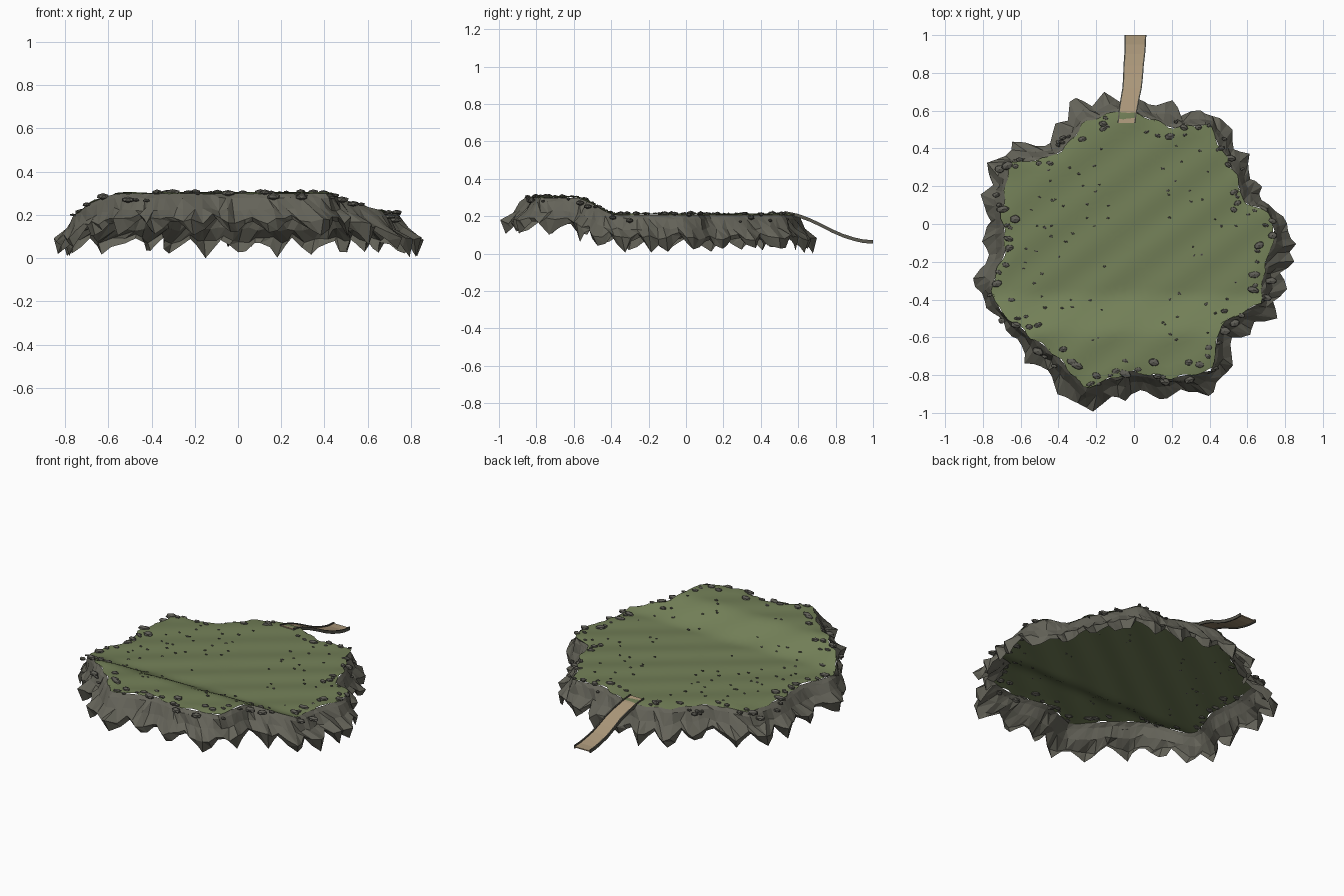
import bpy, bmesh, math, random
from mathutils import Vector
from mathutils.geometry import intersect_line_line_2d

if "Cube" in bpy.data.objects:
    bpy.data.objects.remove(bpy.data.objects["Cube"])

random.seed(7)
CENTRE = Vector((0, -0.14))

# Plan outlines: grass edge and foot of the cliff, both anticlockwise
GRASS = [(.75, -.04), (.70, .08), (.58, .11), (.55, .24), (.46, .40), (.40, .53), (.21, .51), (.06, .57),
         (-.08, .60), (-.26, .54), (-.37, .40), (-.45, .35), (-.66, .32), (-.70, .05), (-.68, -.13),
         (-.76, -.34), (-.71, -.46), (-.53, -.61), (-.42, -.69), (-.26, -.87), (-.02, -.78), (.19, -.82),
         (.41, -.78), (.46, -.53), (.67, -.42), (.69, -.24)]
CLIFF = [(.86, -.04), (.74, .09), (.68, .16), (.61, .36), (.53, .46), (.48, .58), (.32, .61), (.16, .66),
         (0, .66), (-.17, .69), (-.35, .66), (-.46, .44), (-.62, .44), (-.78, .32), (-.81, .08), (-.79, -.13),
         (-.87, -.34), (-.70, -.53), (-.58, -.72), (-.45, -.84), (-.30, -1.01), (-.02, -.92), (.21, -.93),
         (.42, -.90), (.51, -.80), (.54, -.63), (.73, -.52), (.81, -.37), (.84, -.19)]


def material(name, rgb):
    m = bpy.data.materials.new(name)
    m.diffuse_color = (*rgb, 1)
    m.use_nodes = True
    m.node_tree.nodes["Principled BSDF"].inputs["Base Color"].default_value = m.diffuse_color
    return m


GREEN = material("grass green", (.170, .213, .096))
ROCK = material("cliff grey", (.127, .124, .099))
STONE = material("stone grey", (.115, .112, .094))
TAN = material("path tan", (.40, .305, .19))
DARK = material("path edge grey", (.100, .096, .076))


def height(y):
    """Lawn height: low at the back, a smooth step up to the front terrace."""
    t = min(1, max(0, (-.36 - y) / .24))
    return .212 + .092 * t * t * (3 - 2 * t)


def radius(outline, a):
    """Distance from the centre to an outline along angle a."""
    d = Vector((math.cos(a), math.sin(a)))
    best = 0
    for p, q in zip(outline, outline[1:] + outline[:1]):
        hit = intersect_line_line_2d(CENTRE, CENTRE + d * 2, Vector(p), Vector(q))
        if hit:
            best = max(best, (hit - CENTRE).length)
    return best or .7


def polar(r, a):
    return CENTRE.x + r * math.cos(a), CENTRE.y + r * math.sin(a)


def finish(bm, name, mat, smooth=False):
    bmesh.ops.recalc_face_normals(bm, faces=bm.faces)
    me = bpy.data.meshes.new(name)
    bm.to_mesh(me)
    bm.free()
    me.materials.append(mat)
    ob = bpy.data.objects.new(name, me)
    bpy.context.collection.objects.link(ob)
    for p in me.polygons:
        p.use_smooth = smooth
    return ob


def bridge(bm, ra, rb):
    """Triangles between two closed rings, diagonals mostly leaning one way."""
    n = len(ra)
    for i in range(n):
        j = (i + 1) % n
        a, b, c, d = ra[i], ra[j], rb[j], rb[i]
        for tri in ([(a, b, c), (a, c, d)] if random.random() < .75 else [(a, b, d), (b, c, d)]):
            bm.faces.new(tri)


# Grass lawn: open sheet with a gentle diagonal swell
bm = bmesh.new()
N, RINGS = 160, 20
rims = [radius(GRASS, math.tau * i / N) for i in range(N)]
rims = [r + .008 * math.sin(i * 1.3) + random.uniform(-.004, .004) for i, r in enumerate(rims)]


def lawn_vert(x, y, edge=0):
    return bm.verts.new((x, y, height(y) + .003 * math.sin(24 * (y - .75 * x)) - edge))


mid = lawn_vert(*CENTRE)
rings = [[lawn_vert(*polar(rims[i] * k / RINGS, math.tau * i / N), .004 if k == RINGS else 0)
          for i in range(N)] for k in range(1, RINGS + 1)]
for i in range(N):
    bm.faces.new((mid, rings[0][i], rings[0][(i + 1) % N]))
for ra, rb in zip(rings, rings[1:]):
    for i in range(N):
        j = (i + 1) % N
        bm.faces.new((ra[i], rb[i], rb[j], ra[j]))
lawn = finish(bm, "grass_lawn", GREEN, True)
if lawn.data.polygons[0].normal.z < 0:
    lawn.data.flip_normals()

# Rocky cliff skirt: steep at the top, flaring to a lip, then tucking under to a toothed foot
bm = bmesh.new()
C = 132
wave = []  # 1 on a ridge, 0 in a gully
while len(wave) < C:
    span = random.choice((4, 4, 5, 6))
    wave += [abs(1 - 2 * s / span) for s in range(span)]
ridge = [.62 + .42 * w + random.uniform(-.06, .06) for w in wave]
tooth = [.125 + .085 * w * random.uniform(.65, 1.0) + random.uniform(-.008, .008) for w in wave]
rows = []
for k, (out, drop) in enumerate([(-.04, .006), (.13, .026), (.45, .080), (1.0, .132), (.82, .0)]):
    row = []
    for i in range(C):
        a = math.tau * (i + random.uniform(-.2, .2)) / C + .012 * k
        g, c = radius(GRASS, a), radius(CLIFF, a)
        f = out * (ridge[i] if k > 1 else 1) + random.uniform(-.05, .05) * (k > 0)
        x, y = polar(g + (c - g) * f, a)
        top = height(polar(g, a)[1])
        down = tooth[i] if k == 4 else drop * random.uniform(.85, 1.1)
        if k == 3:
            down = min(down, tooth[i] - .02)
        row.append(bm.verts.new((x, y, max(0, top - down))))
    rows.append(row)
for ra, rb in zip(rows, rows[1:]):
    bridge(bm, ra, rb)
finish(bm, "rocky_cliff", ROCK)


# Loose stones, flat ovals lying roughly along x
def add_stone(bm, x, y, z, size):
    res = bmesh.ops.create_icosphere(bm, subdivisions=1, radius=1)
    turn = random.uniform(-.5, .5)
    sx, sy, sz = size * random.uniform(.9, 1.2), size * random.uniform(.55, .75), size * random.uniform(.4, .55)
    for v in res["verts"]:
        p = v.co * random.uniform(.93, 1.07)
        px, py = p.x * sx, p.y * sy
        v.co = (x + px * math.cos(turn) - py * math.sin(turn),
                y + px * math.sin(turn) + py * math.cos(turn), z + p.z * sz)


bm = bmesh.new()
for n in range(100):
    a = math.tau * (n + random.uniform(-1.5, 1.5)) / 100
    f = random.uniform(.88, 1.07)
    x, y = polar(radius(GRASS, a) * f, a)
    if abs(x + .03) < .08 and y > .4:
        continue
    add_stone(bm, x, y, height(y) + .001 - max(0, f - 1) * .6, random.choice((.014, .018, .022, .027, .033)))
finish(bm, "rim_stones", STONE)

bm = bmesh.new()
for n in range(80):
    x = random.choice((-1, 1)) * random.uniform(.13, .62)
    y = random.uniform(-.62, .42)
    if (Vector((x, y)) - CENTRE).length < .9 * radius(GRASS, math.atan2(y - CENTRE.y, x)):
        add_stone(bm, x, y, height(y) + .003, random.uniform(.007, .011))
finish(bm, "lawn_pebbles", STONE)

# Path running down off the back edge: centre x, y, z stations
PATH = [(-.04, .535, .217), (-.032, .60, .203), (-.022, .66, .181), (-.010, .72, .153), (-.005, .78, .122),
        (-.002, .84, .096), (.004, .90, .077), (.007, .95, .066), (.008, 1.0, .063)]


def ribbon(name, mat, x0, x1, z0, z1):
    """Rectangular section swept along the path, widening slightly downhill."""
    bm = bmesh.new()
    sections = []
    for x, y, z in PATH:
        w = .92 + .4 * (y - .6)
        sections.append([bm.verts.new((x + dx * w, y, z + dz))
                         for dx, dz in ((x0, z0), (x1, z0), (x1, z1), (x0, z1))])
    for s, t in zip(sections, sections[1:]):
        for i in range(4):
            j = (i + 1) % 4
            bm.faces.new((s[i], s[j], t[j], t[i]))
    bm.faces.new(sections[0])
    bm.faces.new(sections[-1])
    finish(bm, name, mat)


ribbon("path", TAN, -.047, .047, -.004, .002)
ribbon("path_edge_left", DARK, -.053, -.046, -.010, .009)
ribbon("path_edge_right", DARK, .046, .053, -.010, .009)
